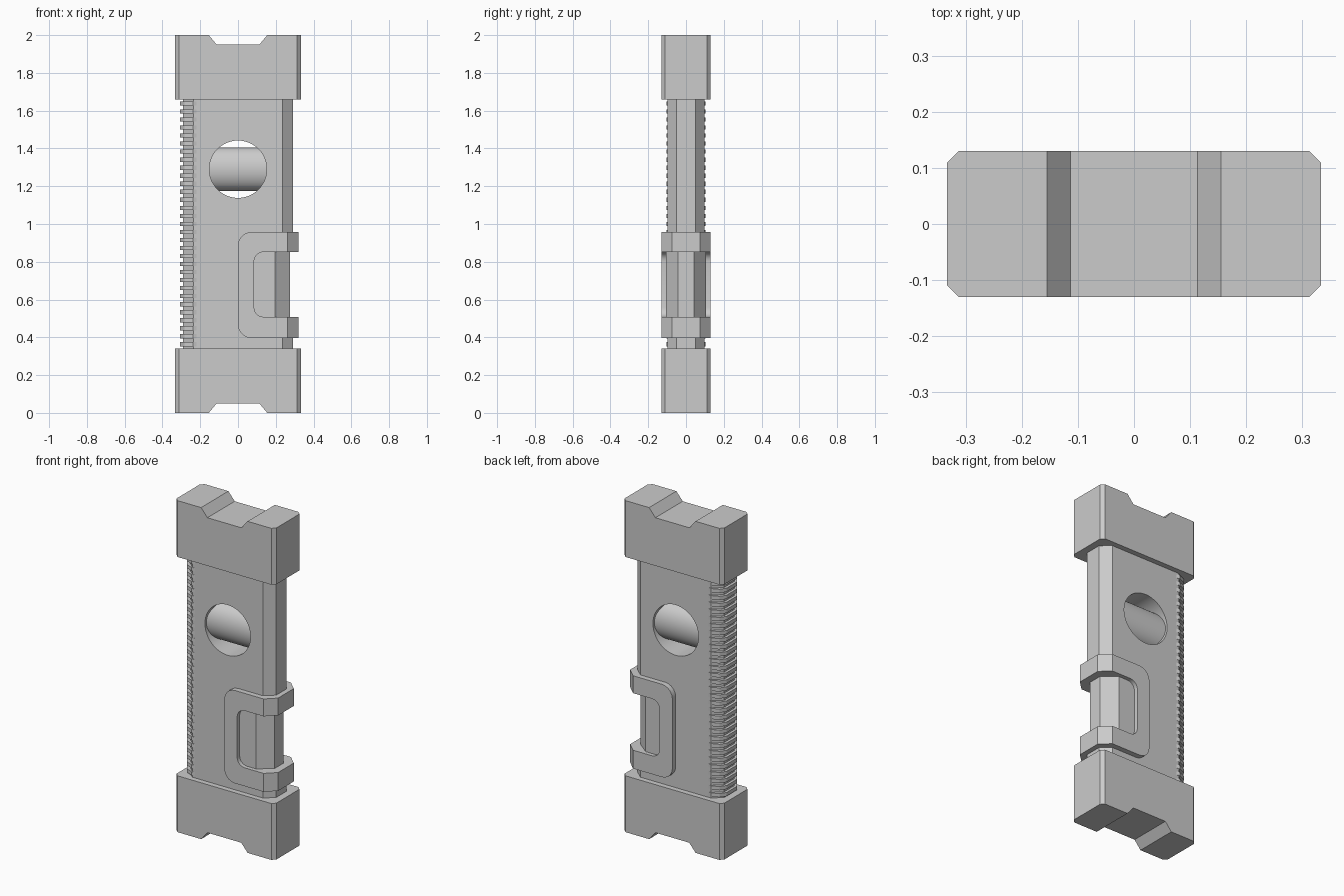
import bpy, bmesh, math
from mathutils import Vector

if "Cube" in bpy.data.objects:
    bpy.data.objects.remove(bpy.data.objects["Cube"])


def prism(name, pts, axis, a, b):
    """Extrude a 2D profile: axis 'z' takes (x, y) points, axis 'y' takes (x, z)."""
    put = (lambda p, t: (p[0], p[1], t)) if axis == 'z' else (lambda p, t: (p[0], t, p[1]))
    bm = bmesh.new()
    face = bm.faces.new([bm.verts.new(put(p, a)) for p in pts])
    ext = bmesh.ops.extrude_face_region(bm, geom=[face])
    move = Vector(put((0, 0), b - a))
    bmesh.ops.translate(bm, vec=move, verts=[v for v in ext['geom'] if isinstance(v, bmesh.types.BMVert)])
    bmesh.ops.recalc_face_normals(bm, faces=bm.faces[:])
    me = bpy.data.meshes.new(name)
    bm.to_mesh(me)
    bm.free()
    ob = bpy.data.objects.new(name, me)
    bpy.context.collection.objects.link(ob)
    return ob


def boolean(ob, tool, op):
    mod = ob.modifiers.new(op.lower(), 'BOOLEAN')
    mod.operation, mod.object, mod.solver = op, tool, 'EXACT'
    bpy.context.view_layer.objects.active = ob
    bpy.ops.object.modifier_apply(modifier=mod.name)
    bpy.data.objects.remove(tool)


def smooth(ob, angle=30):
    bpy.ops.object.select_all(action='DESELECT')
    ob.select_set(True)
    bpy.context.view_layer.objects.active = ob
    bpy.ops.object.shade_smooth_by_angle(angle=math.radians(angle))


def arc(cx, cz, r, start, end, n=5):
    return [(cx + r * math.cos(math.radians(start + (end - start) * i / n)),
             cz + r * math.sin(math.radians(start + (end - start) * i / n))) for i in range(n + 1)]


def chamfered(x0, x1, y, c, d):
    """Plan outline with the four corners cut by c in x and d in y."""
    return [(x0 + c, -y), (x1 - c, -y), (x1, -y + d), (x1, y - d),
            (x1 - c, y), (x0 + c, y), (x0, y - d), (x0, -y + d)]


# End caps with a trapezoid notch in the outer face
for name, outer, inner in (("bottom_cap", 0, 0.34), ("top_cap", 2, 1.66)):
    cap = prism(name, chamfered(-0.333, 0.333, 0.13, 0.02, 0.02), 'z', min(outer, inner), max(outer, inner))
    s = 1 if outer == 0 else -1
    notch = prism("notch_cutter", [(-0.197, outer - s * 0.05), (0.197, outer - s * 0.05),
                                   (0.113, outer + s * 0.05), (-0.113, outer + s * 0.05)], 'y', -0.3, 0.3)
    boolean(cap, notch, 'DIFFERENCE')

# Main body with a round sight hole and a pocket in the right edge
body = prism("body", chamfered(-0.29, 0.29, 0.098, 0.055, 0.048), 'z', 0.30, 1.70)
boolean(body, prism("hole_cutter", arc(0, 1.29, 0.152, 0, 352.5, 47), 'y', -0.3, 0.3), 'DIFFERENCE')
boolean(body, prism("pocket_cutter", [(0.19, 0.46), (0.5, 0.46), (0.5, 0.90), (0.19, 0.90)],
                    'y', -0.3, 0.3), 'DIFFERENCE')
smooth(body)

# Horizontal vial across the sight hole
bpy.ops.mesh.primitive_cylinder_add(vertices=40, radius=0.115, depth=0.40, location=(0, 0, 1.29),
                                    rotation=(0, math.pi / 2, 0))
vial = bpy.context.object
vial.name = "horizontal_vial"
vial.scale.y = 0.085 / 0.115
smooth(vial)

# Vertical vial in the edge pocket
prism("vertical_vial", [(0.05, -0.106), (0.195, -0.106), (0.275, -0.043),
                        (0.275, 0.043), (0.195, 0.106), (0.05, 0.106)], 'z', 0.45, 0.91)

# C-shaped bracket that wraps the right edge
outline = ([(0.32, 0.957)] + arc(0.07, 0.887, 0.07, 90, 180) + arc(0.07, 0.467, 0.07, 180, 270)
           + [(0.32, 0.397), (0.32, 0.508)] + arc(0.135, 0.558, 0.05, 270, 180)
           + arc(0.135, 0.802, 0.05, 180, 90) + [(0.32, 0.852)])
bracket = prism("bracket", outline, 'y', -0.13, 0.13)
plan = [(-0.1, -0.2), (0.2, -0.2), (0.2, -0.13), (0.262, -0.13), (0.32, -0.075)]
plan += [(x, -y) for x, y in reversed(plan)]
boolean(bracket, prism("bracket_plan", plan, 'z', 0.2, 1.2), 'INTERSECT')
smooth(bracket)

# Grip ribs down the left edge
rib = prism("grip_ribs", [(-0.22, -0.098), (-0.238, -0.103), (-0.282, -0.085), (-0.306, -0.05),
                          (-0.306, 0.05), (-0.282, 0.085), (-0.238, 0.103), (-0.22, 0.098)], 'z', 0.352, 0.374)
array = rib.modifiers.new("repeat", 'ARRAY')
array.count = 31
array.use_relative_offset = False
array.use_constant_offset = True
array.constant_offset_displace = (0, 0, 0.0425)
